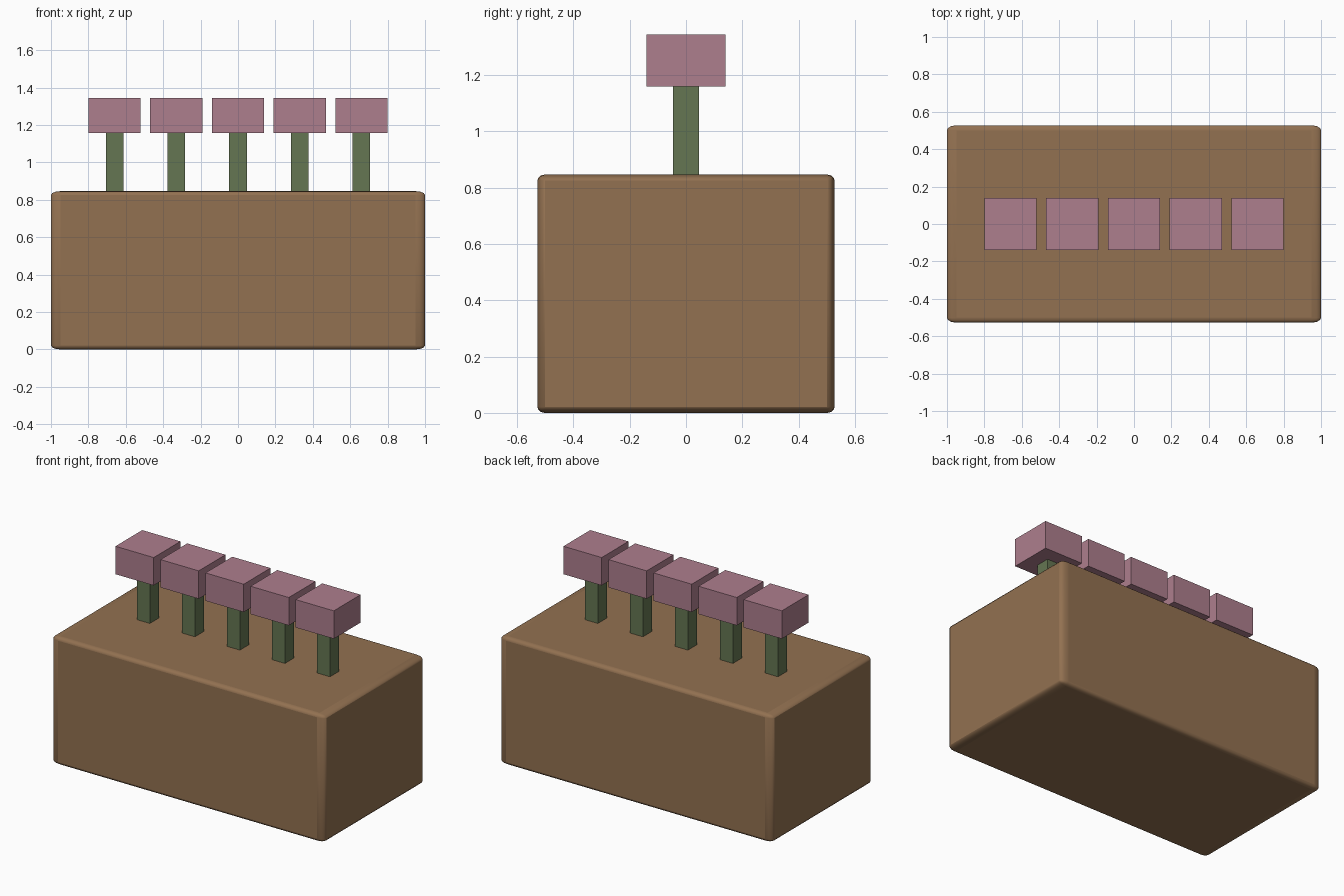
import bpy

if "Cube" in bpy.data.objects:
    bpy.data.objects.remove(bpy.data.objects["Cube"])


def material(name, color):
    m = bpy.data.materials.new(name)
    m.diffuse_color = (*color, 1)
    m.use_nodes = True
    m.node_tree.nodes["Principled BSDF"].inputs["Base Color"].default_value = m.diffuse_color
    return m


soil = material("soil_brown", (0.29, 0.165, 0.082))
green = material("stem_green", (0.13, 0.18, 0.085))
pink = material("petal_pink", (0.42, 0.21, 0.27))


def box(name, x, z0, z1, sx, sy, mat):
    bpy.ops.mesh.primitive_cube_add(size=1, location=(x, 0, (z0 + z1) / 2))
    ob = bpy.context.object
    ob.name = name
    ob.scale = (sx, sy, z1 - z0)
    ob.data.materials.append(mat)
    return ob


# Planter block; the bevel stretches with the object scale
planter = box("planter_block", 0, 0, 0.846, 2.0, 1.055, soil)
bevel = planter.modifiers.new("rounded_edges", "BEVEL")
bevel.width = 0.025
bevel.segments = 3
bpy.ops.object.shade_smooth_by_angle(angle=0.7)

# Row of flowers: square stem with a box-shaped head
for i in range(5):
    x = (i - 2) * 0.33
    box(f"stem_{i + 1}", x, 0.83, 1.17, 0.094, 0.094, green)
    box(f"flower_head_{i + 1}", x, 1.158, 1.343, 0.28, 0.28, pink)
